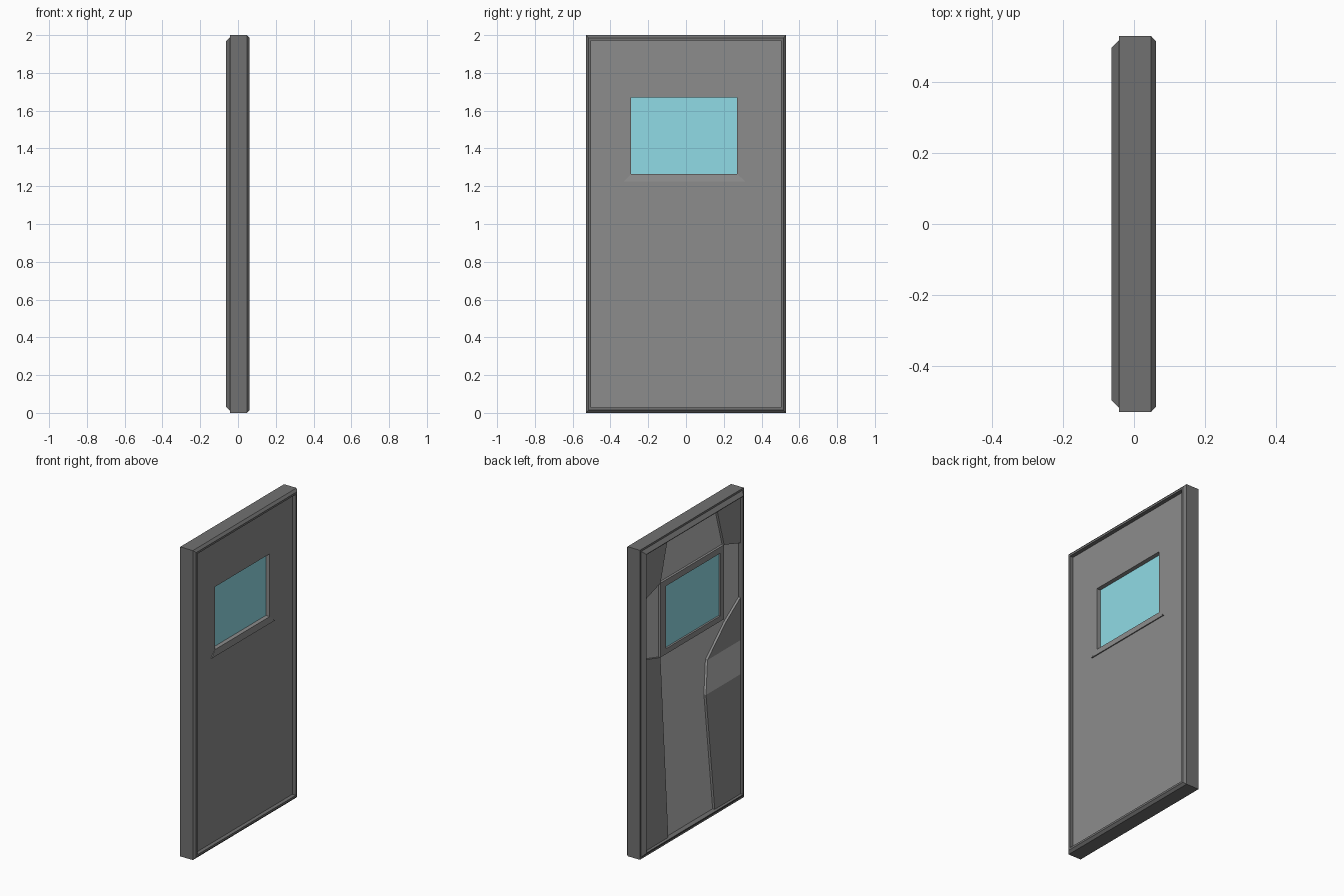
import bpy, bmesh

if "Cube" in bpy.data.objects:
    bpy.data.objects.remove(bpy.data.objects["Cube"])

def material(name, r, g, b):
    m = bpy.data.materials.new(name)
    m.diffuse_color = (r, g, b, 1)
    m.use_nodes = True
    m.node_tree.nodes["Principled BSDF"].inputs["Base Color"].default_value = m.diffuse_color
    return m

frame_grey = material("frame_grey", .165, .165, .165)
panel_grey = material("panel_grey", .265, .265, .265)
light_grey = material("light_grey", .48, .48, .48)
glass = material("glass", .28, .71, .79)

def finish(name, bm, mat):
    bmesh.ops.recalc_face_normals(bm, faces=bm.faces)
    me = bpy.data.meshes.new(name)
    bm.to_mesh(me)
    bm.free()
    ob = bpy.data.objects.new(name, me)
    bpy.context.collection.objects.link(ob)
    me.materials.append(mat)
    return ob

def ring(name, loops, mat):
    """Bridge rectangular loops (x, y0, y1, z0, z1) into a closed ring."""
    bm = bmesh.new()
    rows = [[bm.verts.new((x, y, z)) for y, z in ((a, c), (b, c), (b, d), (a, d))]
            for x, a, b, c, d in loops]
    for i, row in enumerate(rows):
        nxt = rows[(i + 1) % len(rows)]
        for j in range(4):
            k = (j + 1) % 4
            bm.faces.new((row[j], row[k], nxt[k], nxt[j]))
    return finish(name, bm, mat)

def plate(name, pts, x0, x1, mat):
    """Extrude a (y, z) outline between two x depths."""
    bm = bmesh.new()
    a = [bm.verts.new((x0, y, z)) for y, z in pts]
    b = [bm.verts.new((x1, y, z)) for y, z in pts]
    bm.faces.new(a)
    bm.faces.new(b)
    for i in range(len(pts)):
        j = (i + 1) % len(pts)
        bm.faces.new((a[i], a[j], b[j], b[i]))
    return finish(name, bm, mat)

# Outer frame: chamfered profile (x, inset) carried around the door
profile = [(-.042, 0), (.048, 0), (.062, .015), (.062, .028),
           (.03, .028), (-.025, .037), (-.064, .037), (-.064, .033), (-.042, .012)]
ring("door_frame", [(x, -.53 + i, .53 - i, i, 2 - i) for x, i in profile], frame_grey)

# Main leaf with a window opening, and a lighter rear skin
hole = (-.29, .27, 1.265, 1.67)
leaf = (-.506, .506, .024, 1.976)
def slab(name, x0, x1, outer, mat):
    ring(name, [(x0, *outer), (x1, *outer), (x1, *hole), (x0, *hole)], mat)
slab("door_leaf", -.02, .037, leaf, panel_grey)
slab("rear_skin", -.03, -.02, leaf, light_grey)

# Window surround, glass and sloping sill
slab("window_surround", -.045, -.02, (-.325, .325, 1.23, 1.71), panel_grey)
plate("window_glass", [(-.29, 1.265), (.27, 1.265), (.27, 1.67), (-.29, 1.67)],
      -.033, .01, glass)
sill = plate("window_sill", [(-.33, 1.225), (.315, 1.225), (.27, 1.265), (-.29, 1.265)],
             .03, .044, panel_grey)
for v in sill.data.vertices:
    if v.co.x > .04 and v.co.z > 1.25:
        v.co.x = .0375

# Angular armour plates on the rear face
for side, s in (("left", 1), ("right", -1)):
    plate("upper_plate_" + side,
          [(.5 * s, 1.97), (.25 * s, 1.97), (.325 * s, 1.71), (.5 * s, 1.655)],
          -.045, -.02, panel_grey)
plate("lower_plate_left", [(.5, 1.28), (.325, 1.23), (.245, .03), (.5, .03)],
      -.045, -.02, panel_grey)
plate("middle_plate_right", [(-.5, 1.31), (-.34, 1.2), (-.155, 1.03), (-.5, 1.03)],
      -.045, -.02, panel_grey)
plate("handle_plate", [(-.5, 1.03), (-.155, 1.03), (-.14, .81), (-.5, .81)],
      -.045, -.02, light_grey)
plate("lower_plate_right", [(-.5, .81), (-.14, .81), (-.23, .03), (-.5, .03)],
      -.045, -.02, panel_grey)
